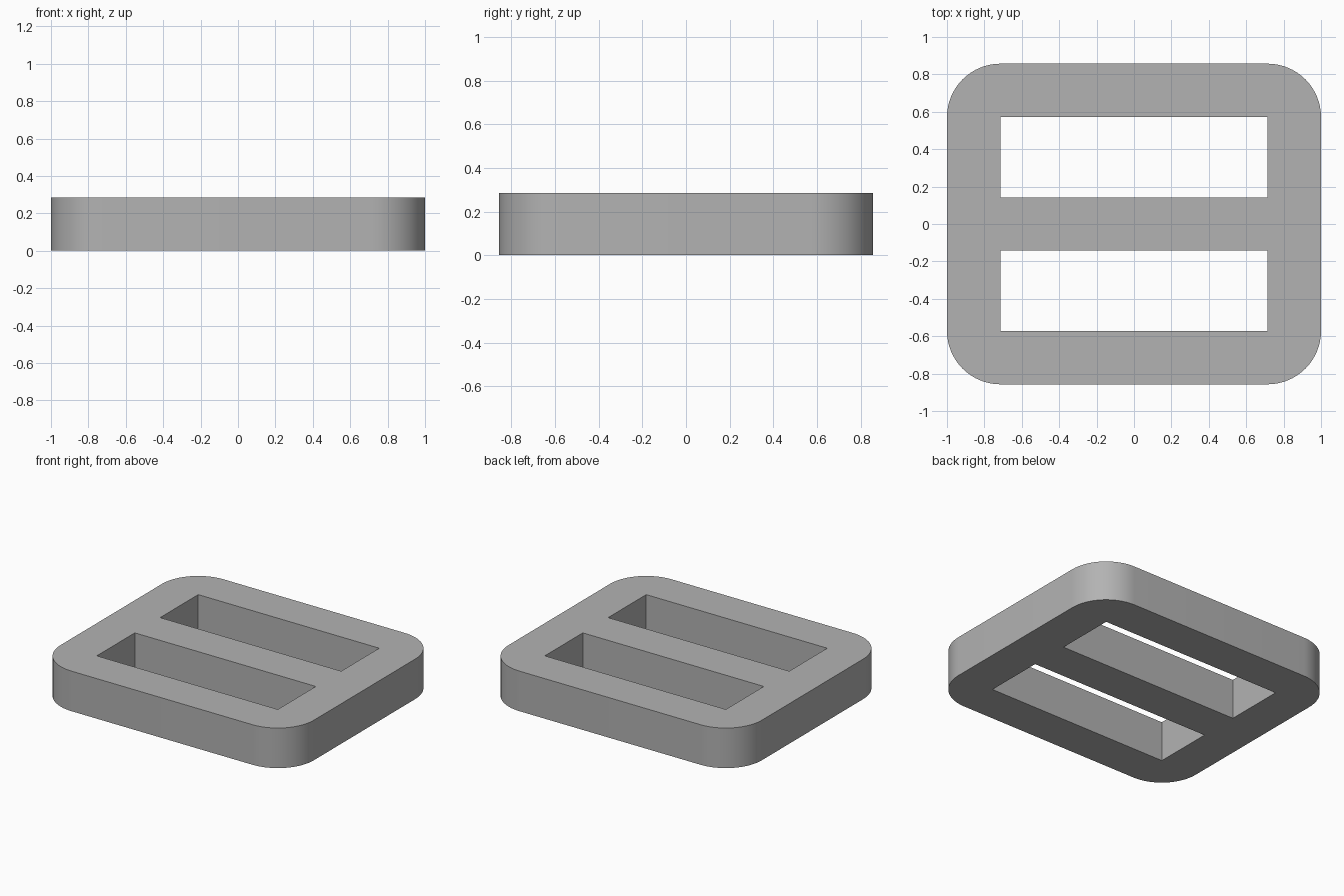
import bpy
import bmesh

U = 1 / 7  # design module: the buckle is 14 x 12 x 2 modules

cube = bpy.data.objects.get("Cube")
if cube:
    bpy.data.objects.remove(cube, do_unlink=True)

grey = bpy.data.materials.new("plain grey")
grey.use_nodes = True
colour = (0.45, 0.45, 0.45, 1)
grey.diffuse_color = colour
grey.node_tree.nodes["Principled BSDF"].inputs["Base Color"].default_value = colour


def box(name, size, centre, corner=0):
    """Box with optionally rounded vertical edges."""
    bm = bmesh.new()
    bmesh.ops.create_cube(bm, size=1)
    bmesh.ops.scale(bm, vec=size, verts=bm.verts)
    bmesh.ops.translate(bm, vec=centre, verts=bm.verts)
    if corner:
        upright = [e for e in bm.edges
                   if abs(e.verts[0].co.z - e.verts[1].co.z) > 0.01]
        bmesh.ops.bevel(bm, geom=upright, offset=corner, offset_type='OFFSET',
                        segments=16, profile=0.5, affect='EDGES')
    mesh = bpy.data.meshes.new(name)
    bm.to_mesh(mesh)
    bm.free()
    mesh.materials.append(grey)
    obj = bpy.data.objects.new(name, mesh)
    bpy.context.collection.objects.link(obj)
    return obj


# Rounded buckle plate
buckle = box("strap_buckle", (14 * U, 12 * U, 2 * U), (0, 0, U), corner=2 * U)

# Two strap slots, front and back of the centre bar
for name, side in (("front_slot_cutter", -1), ("back_slot_cutter", 1)):
    cutter = box(name, (10 * U, 3 * U, 4 * U), (0, side * 2.5 * U, U))
    cutter.hide_render = True
    cutter.hide_set(True)
    cut = buckle.modifiers.new(name, 'BOOLEAN')
    cut.operation = 'DIFFERENCE'
    cut.solver = 'EXACT'
    cut.object = cutter

# Bake the slots, then smooth only the rounded corners
bpy.ops.object.select_all(action='DESELECT')
buckle.select_set(True)
bpy.context.view_layer.objects.active = buckle
for modifier in list(buckle.modifiers):
    bpy.ops.object.modifier_apply(modifier=modifier.name)
for cutter in [o for o in bpy.data.objects if o.name.endswith("_cutter")]:
    bpy.data.objects.remove(cutter, do_unlink=True)
bpy.ops.object.shade_smooth_by_angle(angle=0.6)
